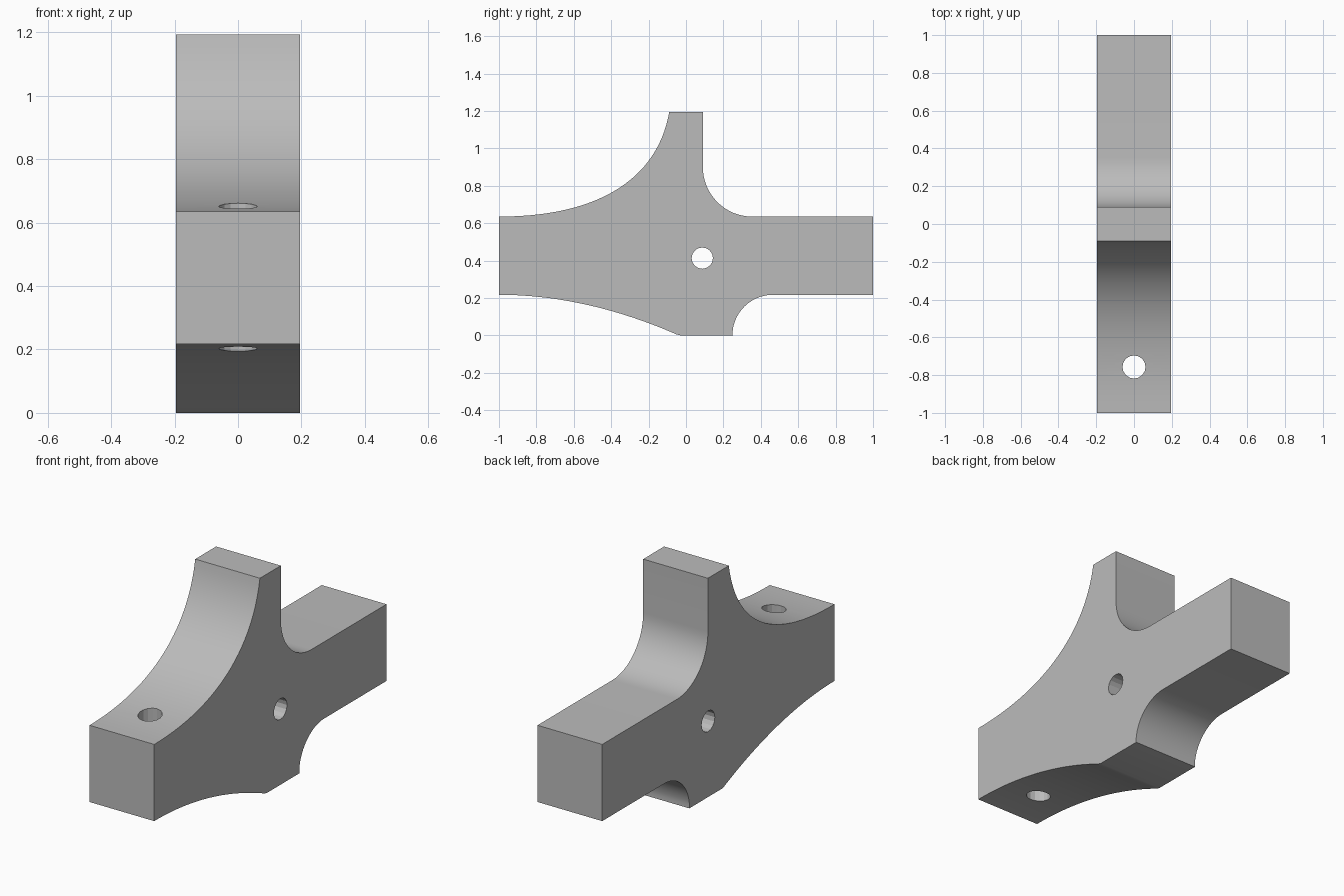
import bpy, bmesh, math
from mathutils import Vector, Matrix

if "Cube" in bpy.data.objects:
    bpy.data.objects.remove(bpy.data.objects["Cube"])

HALF = 0.195

def arc(cy, cz, r, a0, a1, n=16):
    return [(cy + r * math.cos(math.radians(a0 + (a1 - a0) * i / n)),
             cz + r * math.sin(math.radians(a0 + (a1 - a0) * i / n))) for i in range(n + 1)]

def bezier(p0, p1, p2, p3, n=28):
    out = []
    for i in range(n + 1):
        t = i / n
        s = 1 - t
        out.append(tuple(s**3 * a + 3 * s * s * t * b + 3 * s * t * t * c + t**3 * d
                         for a, b, c, d in zip(p0, p1, p2, p3)))
    return out

# Side profile (y, z), counter-clockwise from the foot
profile = [(-0.03, 0), (0.25, 0)]
profile += arc(0.465, 0.0, 0.217, 180, 90)[1:]             # lower fillet
profile += [(1, 0.217), (1, 0.635)]
profile += arc(0.355, 0.9, 0.265, 270, 180)                # upper fillet
profile += [(0.09, 1.193), (-0.09, 1.193)]
profile += bezier((-0.09, 1.193), (-0.15, 0.85), (-0.45, 0.635), (-1, 0.635))[1:]  # long sweep
profile += bezier((-1, 0.217), (-0.68, 0.217), (-0.36, 0.14), (-0.05, 0.005))      # belly

grey = bpy.data.materials.new("plain grey")
grey.diffuse_color = (0.5, 0.5, 0.5, 1)
grey.use_nodes = True
grey.node_tree.nodes["Principled BSDF"].inputs["Base Color"].default_value = grey.diffuse_color

# Bracket body: extruded profile
bm = bmesh.new()
face = bm.faces.new([bm.verts.new((-HALF, y, z)) for y, z in profile])
ext = bmesh.ops.extrude_face_region(bm, geom=[face])
bmesh.ops.translate(bm, vec=Vector((2 * HALF, 0, 0)),
                    verts=[v for v in ext["geom"] if isinstance(v, bmesh.types.BMVert)])
bmesh.ops.recalc_face_normals(bm, faces=bm.faces)
mesh = bpy.data.meshes.new("bracket_body")
bm.to_mesh(mesh)
bm.free()
body = bpy.data.objects.new("bracket_body", mesh)
bpy.context.collection.objects.link(body)
mesh.materials.append(grey)

# Bolt holes
def drill(name, loc, r, rot):
    bpy.ops.mesh.primitive_cylinder_add(vertices=16, radius=r, depth=1, location=loc, rotation=rot)
    cutter = bpy.context.object
    cutter.name = name
    cutter.data.materials.append(grey)
    mod = body.modifiers.new(name, 'BOOLEAN')
    mod.operation = 'DIFFERENCE'
    mod.solver = 'EXACT'
    mod.object = cutter
    bpy.context.view_layer.objects.active = body
    bpy.ops.object.modifier_apply(modifier=name)
    bpy.data.objects.remove(cutter)

drill("side_hole", (0, 0.087, 0.413), 0.057, (0, math.pi / 2, 0))
drill("vertical_hole", (0, -0.757, 0.43), 0.061, (0, 0, 0))

bpy.ops.object.select_all(action='DESELECT')
body.select_set(True)
bpy.context.view_layer.objects.active = body
bpy.ops.object.shade_smooth_by_angle(angle=math.radians(20))
